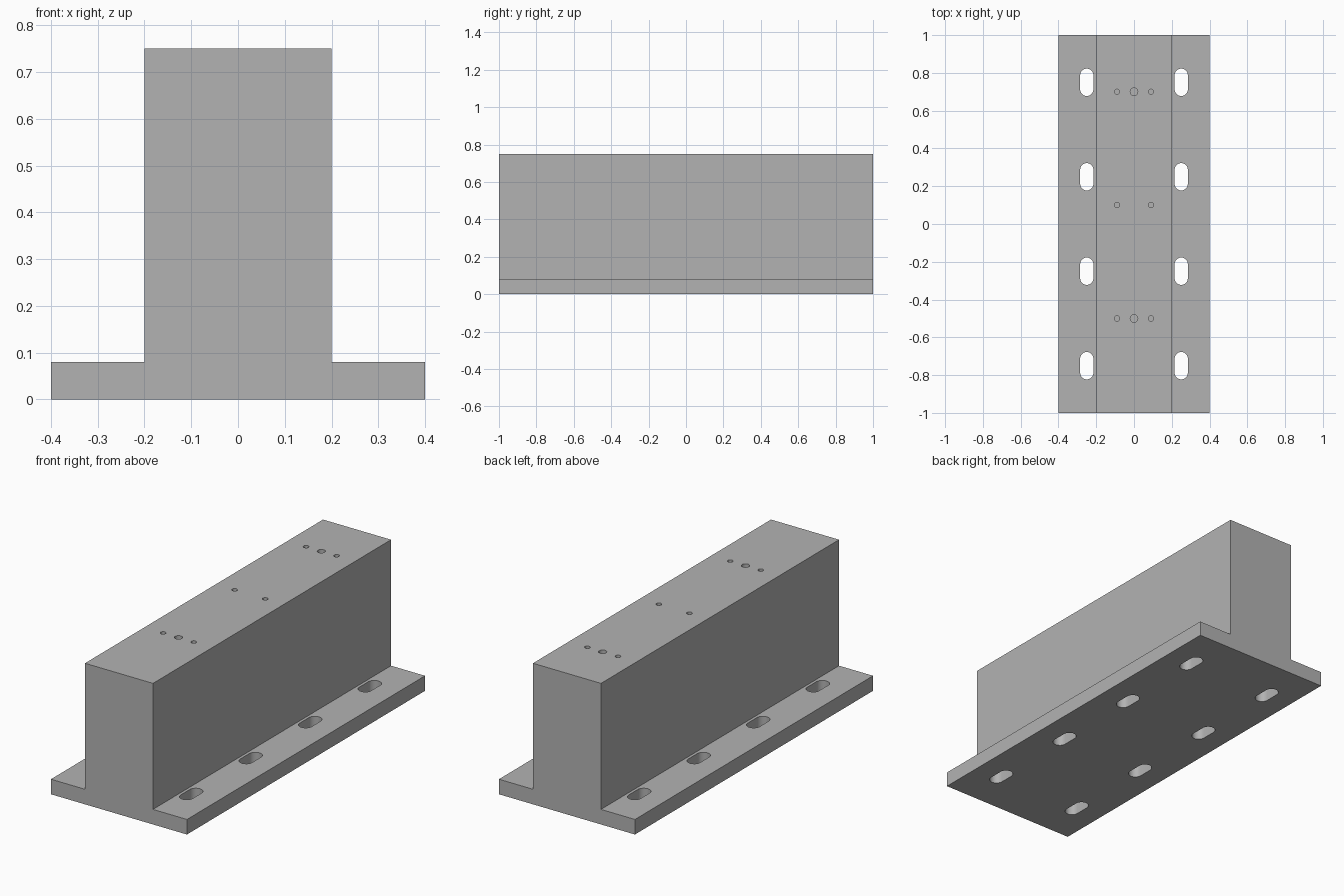
import bpy, bmesh, math

cube = bpy.data.objects.get("Cube")
if cube:
    bpy.data.objects.remove(cube, do_unlink=True)

grey = bpy.data.materials.new("plain grey")
grey.use_nodes = True
colour = (0.45, 0.45, 0.45, 1)
grey.diffuse_color = colour
grey.node_tree.nodes["Principled BSDF"].inputs["Base Color"].default_value = colour


def add_prism(bm, outline, offset):
    """Extrude a closed outline along an offset vector into a solid."""
    face = bm.faces.new([bm.verts.new(p) for p in outline])
    new = bmesh.ops.extrude_face_region(bm, geom=[face])["geom"]
    verts = [g for g in new if isinstance(g, bmesh.types.BMVert)]
    bmesh.ops.translate(bm, verts=verts, vec=offset)


def make_object(name, bm):
    bmesh.ops.recalc_face_normals(bm, faces=bm.faces)
    mesh = bpy.data.meshes.new(name)
    bm.to_mesh(mesh)
    bm.free()
    mesh.materials.append(grey)
    obj = bpy.data.objects.new(name, mesh)
    bpy.context.collection.objects.link(obj)
    return obj


def slot_outline(x, y, z, radius, straight=0.0, steps=16):
    """Round hole, or a slot along y when straight is above zero."""
    points = []
    for side in (1, -1):
        for i in range(steps + (1 if straight else 0)):
            a = math.pi * i / steps
            points.append((x + side * radius * math.cos(a),
                           y + side * (straight / 2 + radius * math.sin(a)), z))
    return points


# Body: flanged rail section extruded along its length
half = [(0.4, 0), (0.4, 0.08), (0.2, 0.08), (0.2, 0.75)]
section = half + [(-x, z) for x, z in reversed(half)]
bm = bmesh.new()
add_prism(bm, [(x, -1, z) for x, z in section], (0, 2, 0))
body = make_object("flanged_mounting_block", bm)

# Cutters: through slots in the flanges and blind holes in the top
bm = bmesh.new()
for x in (-0.25, 0.25):
    for y in (-0.75, -0.25, 0.25, 0.75):
        add_prism(bm, slot_outline(x, y, -0.05, 0.035, 0.075), (0, 0, 0.2))
for y in (-0.5, 0.1, 0.7):
    for x in (-0.09, 0.09):
        add_prism(bm, slot_outline(x, y, 0.65, 0.014), (0, 0, 0.2))
for y in (-0.5, 0.7):
    add_prism(bm, slot_outline(0, y, 0.65, 0.02), (0, 0, 0.2))
cutter = make_object("hole_cutter", bm)
cutter.hide_render = True

# Cut the holes, then discard the cutter
cut = body.modifiers.new("holes", 'BOOLEAN')
cut.operation = 'DIFFERENCE'
cut.solver = 'EXACT'
cut.object = cutter
bpy.ops.object.select_all(action='DESELECT')
body.select_set(True)
bpy.context.view_layer.objects.active = body
bpy.ops.object.modifier_apply(modifier=cut.name)
bpy.data.objects.remove(cutter, do_unlink=True)
bpy.ops.object.shade_smooth_by_angle(angle=math.radians(30))
